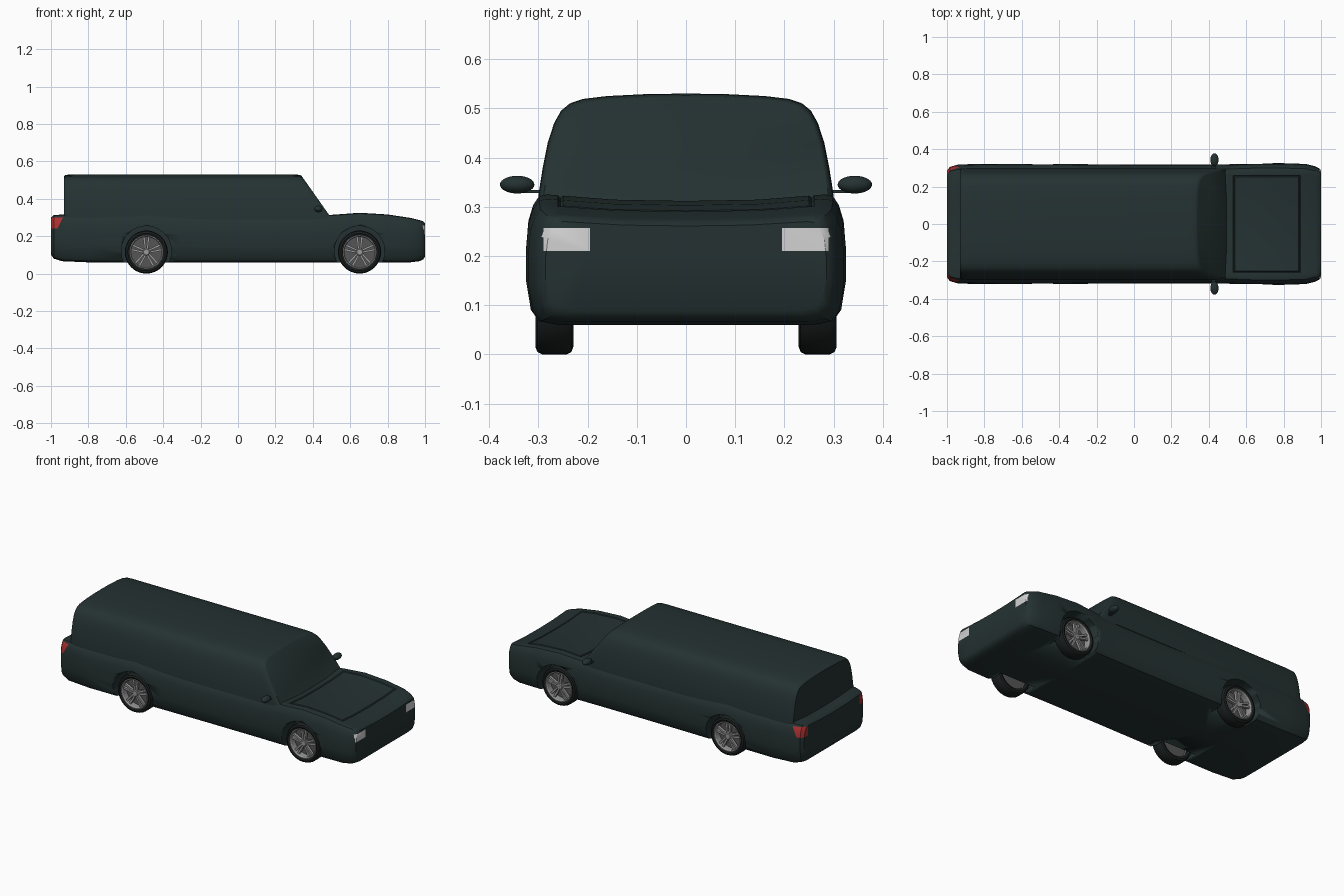
import bpy, bmesh
from math import sin, cos, pi
from mathutils import Matrix, Vector

if "Cube" in bpy.data.objects:
    bpy.data.objects.remove(bpy.data.objects["Cube"])


def material(name, *rgb):
    m = bpy.data.materials.new(name)
    m.use_nodes = True
    m.diffuse_color = (*rgb, 1)
    m.node_tree.nodes["Principled BSDF"].inputs["Base Color"].default_value = (*rgb, 1)
    return m


PAINT = material("dark green paint", .018, .031, .031)
RUBBER = material("black rubber", .011, .014, .014)
METAL = material("silver alloy", .32, .32, .32)
SHADE = material("dark alloy", .09, .09, .09)
LAMP = material("white lamp", .65, .65, .65)
RED = material("red lamp", .4, .03, .03)


def finish(bm, name, *mats, angle=.6):
    bmesh.ops.recalc_face_normals(bm, faces=bm.faces)
    mesh = bpy.data.meshes.new(name)
    bm.to_mesh(mesh)
    bm.free()
    ob = bpy.data.objects.new(name, mesh)
    bpy.context.collection.objects.link(ob)
    for m in mats:
        mesh.materials.append(m)
    bpy.ops.object.select_all(action="DESELECT")
    ob.select_set(True)
    bpy.context.view_layer.objects.active = ob
    bpy.ops.object.shade_smooth_by_angle(angle=angle)
    return ob


def loft(rings, closed=False):
    """Skin equal rings; cap the ends, or join last to first."""
    bm = bmesh.new()
    vs = [[bm.verts.new(p) for p in ring] for ring in rings]
    pairs = list(zip(vs, vs[1:])) + ([(vs[-1], vs[0])] if closed else [])
    for a, b in pairs:
        for i in range(len(a)):
            bm.faces.new((a[i - 1], a[i], b[i], b[i - 1]))
    if not closed:
        bm.faces.new(vs[0])
        bm.faces.new(vs[-1])
    bmesh.ops.recalc_face_normals(bm, faces=bm.faces)
    return bm


def mirrored(half):
    """Close a half section that starts and ends on the centre line."""
    return half + [(-y, z) for y, z in half[-2:0:-1]]


def cut(bm, point, normal, inside):
    """Slice only the faces whose centre passes the rule."""
    faces = [f for f in bm.faces if inside(f.calc_center_median())]
    geom = faces + list({e for f in faces for e in f.edges})
    geom += list({v for f in faces for v in f.verts})
    bmesh.ops.bisect_plane(bm, geom=geom, plane_co=point, plane_no=normal, dist=1e-5)


# Lower body: stations of x, half width, top, bottom
STATIONS = [(-1, .285, .3, .1), (-.985, .305, .312, .08), (-.94, .318, .316, .066),
            (-.8, .322, .31, .06), (-.62, .321, .313, .06), (-.49, .323, .318, .06),
            (-.3, .32, .308, .06), (0, .317, .302, .06), (.35, .317, .302, .06),
            (.5, .319, .314, .06), (.65, .325, .325, .06), (.8, .325, .316, .06),
            (.92, .321, .298, .06), (.97, .308, .286, .066), (.99, .298, .28, .075),
            (1, .285, .27, .09)]
SECTION = mirrored([(0, 0), (.8, 0), (.92, .03), (.97, .12), (1, .35), (1, .6),
                    (.985, .8), (.955, .92), (.92, .985), (.87, 1), (.45, .96), (0, .95)])
bm = loft([[(x, y * w, lo + z * (hi - lo)) for y, z in SECTION]
           for x, w, hi, lo in STATIONS])

# Bonnet panel: outlined by a shallow groove
for s in (-1, 1):
    cut(bm, (0, s * .26, 0), (0, 1, 0), lambda c: c.x > .5 and c.z > .24)
for x in (.53, .89):
    cut(bm, (x, 0, 0), (1, 0, 0), lambda c: .5 < c.x < .95 and c.z > .24)
bm.normal_update()
panel = [f for f in bm.faces if f.normal.z > .7 and .53 < f.calc_center_median().x < .89
         and abs(f.calc_center_median().y) < .26]
for depth in (-.005, .005):
    bmesh.ops.inset_region(bm, faces=panel, thickness=.005, depth=depth, use_even_offset=True)

# Lamps: sliced out of the corners of the body
SLANT, SLANT_N = Vector((-.95, 0, .27)), Vector((2, 0, -1))
for z in (.21, .257):
    cut(bm, (0, 0, z), (0, 0, 1), lambda c: c.x > .965)
for z in (.24, .3):
    cut(bm, (0, 0, z), (0, 0, 1), lambda c: c.x < -.85)
cut(bm, SLANT, SLANT_N, lambda c: c.x < -.85)
for s in (-1, 1):
    for y in (.195, .29):
        cut(bm, (0, s * y, 0), (0, 1, 0), lambda c: c.x > .965)
    cut(bm, (0, s * .25, 0), (0, 1, 0), lambda c: c.x < -.99)
for f in bm.faces:
    c = f.calc_center_median()
    if c.x > .97 and .195 < abs(c.y) < .292 and .21 < c.z < .257:
        f.material_index = 1
    elif (c - SLANT).dot(SLANT_N) < 0 and c.x < -.9 and abs(c.y) > .25 and .24 < c.z < .3:
        f.material_index = 2
body = finish(bm, "lower_body", PAINT, LAMP, RED)

# Wheel arches
AXLES, AXLE_Z = (-.49, .65), .115
for x in AXLES:
    for s in (-1, 1):
        arch = bmesh.new()
        place = Matrix.Translation((x, s * .3, AXLE_Z + .005)) @ Matrix.Rotation(pi / 2, 4, "X")
        bmesh.ops.create_cone(arch, cap_ends=True, segments=48, radius1=.134, radius2=.134,
                              depth=.2, matrix=place)
        cutter = finish(arch, "arch_cutter", PAINT)
        cutter.hide_render = True
        mod = body.modifiers.new("arch", "BOOLEAN")
        mod.operation, mod.object, mod.solver = "DIFFERENCE", cutter, "EXACT"
        bpy.context.view_layer.objects.active = body
        bpy.ops.object.modifier_apply(modifier=mod.name)
        bpy.data.objects.remove(cutter)

# Cabin: sheared loft with a vertical tail and a raked windscreen
BASE = .29
CABIN = mirrored([(0, BASE), (.301, BASE), (.299, .33), (.291, .38), (.281, .43), (.268, .47),
                  (.254, .495), (.236, .51), (.21, .519), (.16, .525), (.08, .529), (0, .53)])
EDGES = [(0, .965), (.006, .982), (.02, .994), (.05, 1)]


def cabin_ring(offset, scale, front):
    ring = []
    for y, z in CABIN:
        x = .49 - (z - .31) * .68 - offset if front else -.93 + offset
        ring.append((x, y * scale, BASE + (z - BASE) * scale))
    return ring


finish(loft([cabin_ring(o, s, False) for o, s in EDGES]
            + [cabin_ring(o, s, True) for o, s in reversed(EDGES)]), "cabin", PAINT)


def lathe(name, profile, x, side, mat):
    """Turn a closed (radius, y) outline round an axle."""
    n = 48
    rings = [[(x + r * cos(2 * pi * i / n), side * y, AXLE_Z + r * sin(2 * pi * i / n))
              for r, y in profile] for i in range(n)]
    return finish(loft(rings, closed=True), name, mat)


# Wheels
TYRE = [(.085, .235), (.1, .229), (.11, .233), (.115, .243), (.115, .292), (.11, .302),
        (.1, .306), (.088, .3)]
RIM = [(.082, .24), (.09, .24), (.09, .303), (.085, .304), (.081, .298)]
DISC = [(.001, .25), (.083, .25), (.083, .262), (.001, .262)]
HUB = [(.001, .27), (.021, .27), (.021, .292), (.015, .297), (.001, .297)]
for x in AXLES:
    for side, word in ((-1, "right"), (1, "left")):
        tag = f"{'front' if x > 0 else 'rear'}_{word}"
        lathe(tag + "_tyre", TYRE, x, side, RUBBER)
        lathe(tag + "_rim", RIM, x, side, METAL)
        lathe(tag + "_brake_disc", DISC, x, side, SHADE)
        lathe(tag + "_hub", HUB, x, side, METAL)
        spokes = bmesh.new()
        for k in range(5):
            for lean in (-1, 1):
                a = pi / 2 + k * 2 * pi / 5
                out, across = Vector((cos(a), 0, sin(a))), Vector((-sin(a), 0, cos(a)))
                ring = []
                for r, mid, wide in ((.012, .005, .005), (.084, .013, .006)):
                    ring.append([Vector((x, side * y, AXLE_Z)) + out * r
                                 + across * (lean * mid + e * wide)
                                 for e, y in ((-1, .278), (1, .278), (1, .294), (-1, .294))])
                part = loft(ring)
                temp = bpy.data.meshes.new("spoke")
                part.to_mesh(temp)
                part.free()
                spokes.from_mesh(temp)
                bpy.data.meshes.remove(temp)
        finish(spokes, tag + "_spokes", METAL)

# Door mirrors on short stalks
for side, word in ((-1, "right"), (1, "left")):
    bm = bmesh.new()
    bmesh.ops.create_uvsphere(bm, u_segments=24, v_segments=14, radius=1, matrix=Matrix.Translation(
        (.43, side * .343, .345)) @ Matrix.Diagonal((.022, .035, .018, 1)))
    bmesh.ops.create_cube(bm, size=1, matrix=Matrix.Translation(
        (.425, side * .31, .331)) @ Matrix.Diagonal((.02, .06, .006, 1)))
    finish(bm, word + "_mirror", PAINT)
